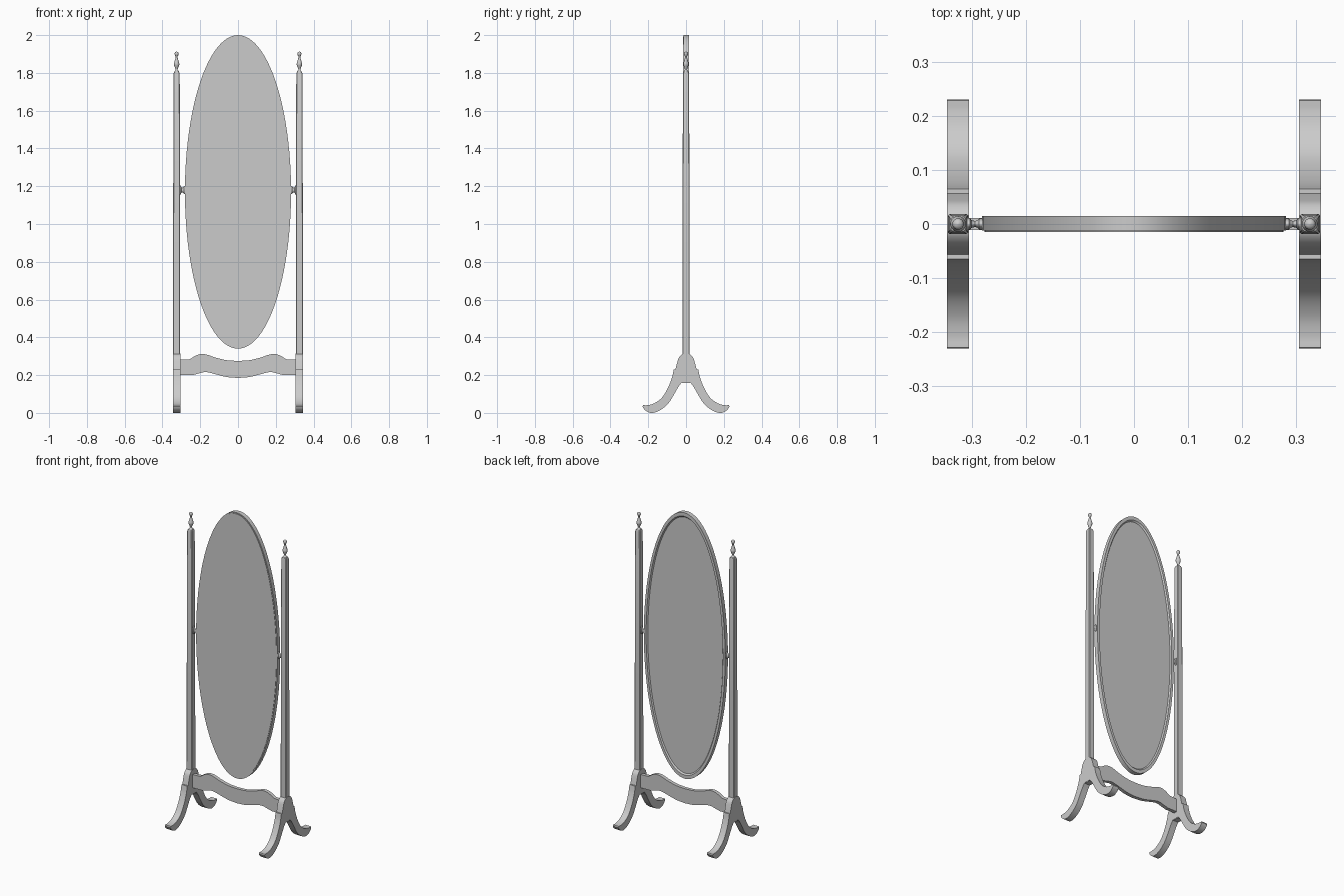
import bpy, bmesh, math
from mathutils import Vector, Matrix

if "Cube" in bpy.data.objects:
    bpy.data.objects.remove(bpy.data.objects["Cube"])


def finish(name, bm):
    bmesh.ops.remove_doubles(bm, verts=bm.verts, dist=1e-5)
    bmesh.ops.recalc_face_normals(bm, faces=bm.faces)
    me = bpy.data.meshes.new(name)
    bm.to_mesh(me)
    bm.free()
    ob = bpy.data.objects.new(name, me)
    bpy.context.collection.objects.link(ob)
    bpy.ops.object.select_all(action='DESELECT')
    bpy.context.view_layer.objects.active = ob
    ob.select_set(True)
    bpy.ops.object.shade_smooth_by_angle(angle=math.radians(35))
    return ob


def smooth(pts, n=5):
    """Catmull-Rom curve through 2D points."""
    p = [Vector(q) for q in pts]
    p = [2 * p[0] - p[1]] + p + [2 * p[-1] - p[-2]]
    out = []
    for a, b, c, d in zip(p, p[1:], p[2:], p[3:]):
        for i in range(n):
            t = i / n
            out.append(0.5 * (2 * b + (c - a) * t + (2 * a - 5 * b + 4 * c - d) * t * t
                              + (3 * b - a - 3 * c + d) * t ** 3))
    return out + [p[-2]]


def mirrored(half):
    """Close a half outline that starts and ends on the axis."""
    return list(half) + [Vector((-q[0], q[1])) for q in reversed(half) if abs(q[0]) > 1e-6]


def loft(name, rings, caps=True):
    """Skin a list of rings with equal point counts."""
    bm = bmesh.new()
    vs = [[bm.verts.new(p) for p in r] for r in rings]
    n = len(rings[0])
    for a, b in zip(vs, vs[1:]):
        for i in range(n):
            j = (i + 1) % n
            bm.faces.new((a[i], a[j], b[j], b[i]))
    if caps:
        bm.faces.new(vs[0])
        bm.faces.new(vs[-1])
    return finish(name, bm)


def lathe(name, prof, origin, axis, stretch=1, n=24):
    """Turn (radius, distance) points about x or z; stretch scales height of x turnings."""
    rings = []
    for r, h in prof:
        ring = []
        for i in range(n):
            c, s = r * math.cos(math.tau * i / n), r * math.sin(math.tau * i / n)
            q = Vector((c, s, h)) if axis == 'z' else Vector((h, c, s * stretch))
            ring.append(Vector(origin) + q)
        rings.append(ring)
    return loft(name, rings)


CZ = 1.17
# oval mirror frame: front plate, rim, back border and recessed back panel
N = 96
steps = [(.005, -.015), (.005, -.012), (0, -.012), (0, .015), (.016, .015), (.022, .007)]
loft("oval_mirror", [[(((.281 - i) * math.cos(math.tau * k / N)), y,
                       CZ + (.83 - 1.4 * i) * math.sin(math.tau * k / N)) for k in range(N)]
                     for i, y in steps])

# serpentine stretcher
top = smooth([(0, .275), (.06, .279), (.12, .293), (.16, .307), (.19, .312), (.22, .305), (.255, .284)])
low = smooth([(.24, .2), (.21, .208), (.17, .216), (.12, .205), (.06, .19), (0, .185)])
outline = mirrored(top + [Vector((.31, .282)), Vector((.31, .2))] + low)
loft("stretcher", [[(p[0], y, p[1]) for p in outline] for y in (-.011, .011)])

# foot outline: rounded head, stepped shoulder, swept toe, inner arch
head = smooth([(0, .314), (.02, .31), (.038, .292), (.048, .262), (.056, .23)])
leg = smooth([(.065, .23), (.075, .185), (.098, .128), (.13, .078), (.17, .05), (.205, .041), (.228, .041)])
toe = smooth([(.23, .033), (.222, .02), (.205, .006), (.185, 0), (.16, .004), (.125, .022),
              (.09, .055), (.062, .1), (.042, .135), (.024, .16)])
foot = mirrored(head + leg + toe + [Vector((0, .16))])

finial = smooth([(.012, 0), (.012, .008), (.006, .016), (.008, .026), (.0145, .044), (.012, .058),
                 (.006, .078), (.005, .086), (.009, .094), (.0105, .101), (.008, .109), (.001, .113)], 3)
spool = [(.011, 0), (.011, .006), (.007, .009), (.0055, .015), (.007, .02), (.01, .023), (.01, .034)]

for side, s in (("left", -1), ("right", 1)):
    loft(side + "_foot", [[(s * x, p[0], p[1]) for p in foot] for x in (.305, .345)])
    # tapered square post with chamfered corners
    rings = []
    for z, h in ((.158, .019), (.9, .0185), (1.795, .0165), (1.806, .013)):
        c = h - .003
        rings.append([(s * .325 + a, b, z) for a, b in
                      ((h, -c), (h, c), (c, h), (-c, h), (-h, c), (-h, -c), (-c, -h), (c, -h))])
    loft(side + "_post", rings)
    lathe(side + "_finial", finial, (s * .325, 0, 1.8), 'z')
    lathe(side + "_pivot", [(r, -s * h) for r, h in spool], (s * .309, 0, CZ + .01), 'x', 2.2)
